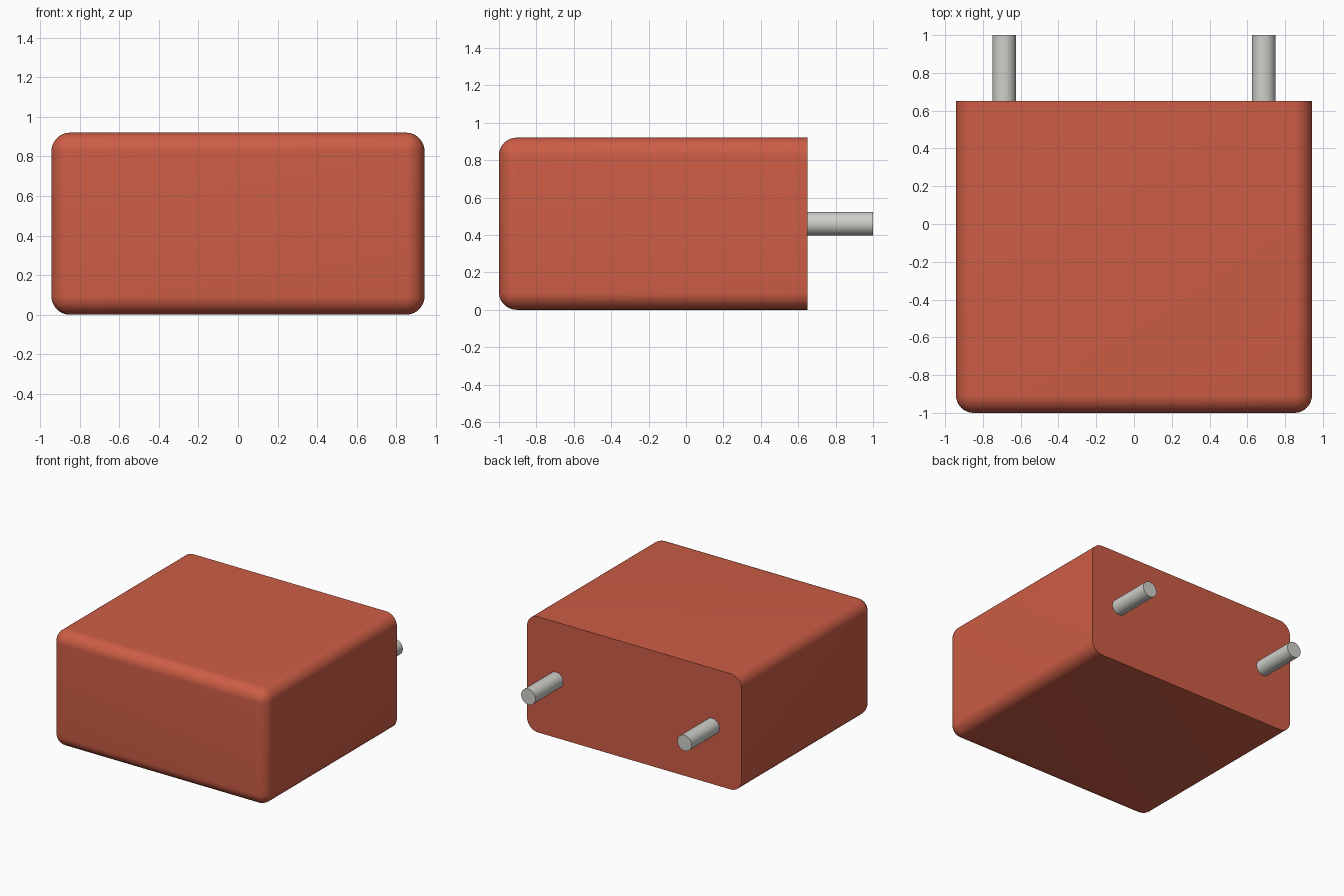
import bpy, bmesh, math
from mathutils import Matrix

if "Cube" in bpy.data.objects:
    bpy.data.objects.remove(bpy.data.objects["Cube"])

Y_BACK = 0.65


def finish(bm, name, color=None):
    mesh = bpy.data.meshes.new(name)
    bmesh.ops.recalc_face_normals(bm, faces=bm.faces)
    bm.to_mesh(mesh)
    bm.free()
    obj = bpy.data.objects.new(name, mesh)
    bpy.context.collection.objects.link(obj)
    if color:
        mat = bpy.data.materials.new(name + "_color")
        mat.diffuse_color = color
        mat.use_nodes = True
        mat.node_tree.nodes["Principled BSDF"].inputs["Base Color"].default_value = mat.diffuse_color
        mesh.materials.append(mat)
    bpy.ops.object.select_all(action='DESELECT')
    obj.select_set(True)
    bpy.context.view_layer.objects.active = obj
    bpy.ops.object.shade_smooth_by_angle(angle=math.radians(30))
    return obj


# Body: block with every edge rounded except the sharp rim of the back face
bm = bmesh.new()
bmesh.ops.create_cube(bm, size=1, matrix=Matrix.Translation((0, (Y_BACK - 1) / 2, 0.46))
                      @ Matrix.Diagonal((1.885, Y_BACK + 1, 0.92, 1)))
edges = [e for e in bm.edges if not all(v.co.y > 0 for v in e.verts)]
bmesh.ops.bevel(bm, geom=edges, offset=0.094, offset_type='OFFSET', segments=10,
                profile=0.5, affect='EDGES', clamp_overlap=True)
finish(bm, "body", (0.61, 0.11, 0.06, 1))

# Two round terminal pins on the back
for side, x in (("left", -0.687), ("right", 0.687)):
    bm = bmesh.new()
    y0, y1 = Y_BACK - 0.01, 1.0
    bmesh.ops.create_cone(bm, cap_ends=True, segments=48, radius1=0.0625, radius2=0.0625,
                          depth=y1 - y0, matrix=Matrix.Translation((x, (y0 + y1) / 2, 0.46))
                          @ Matrix.Rotation(math.radians(90), 4, 'X'))
    finish(bm, side + "_pin", (0.62, 0.62, 0.59, 1))
